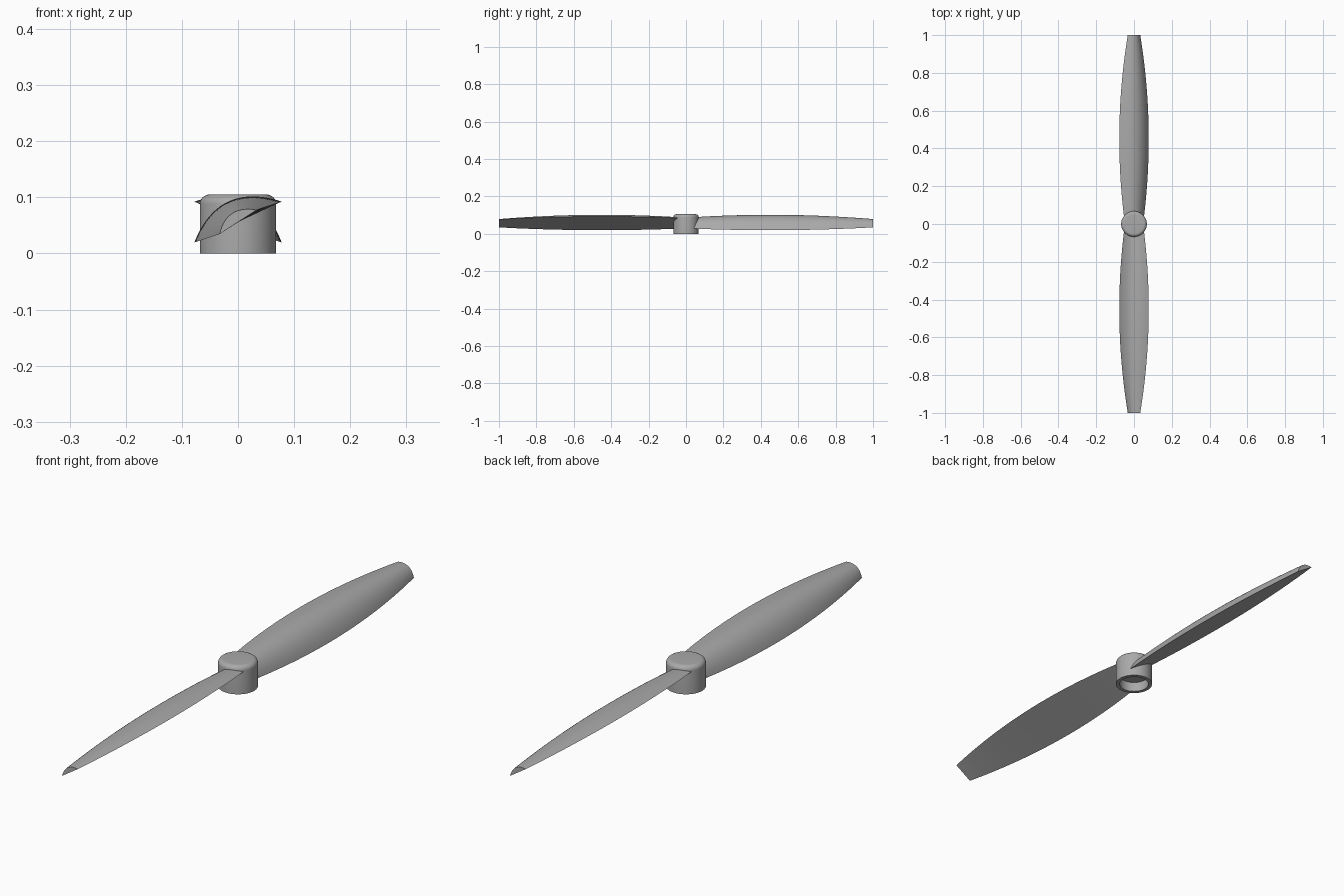
import bpy, bmesh, math
from mathutils import Matrix

cube = bpy.data.objects.get("Cube")
if cube:
    bpy.data.objects.remove(cube, do_unlink=True)

grey = bpy.data.materials.new("plain_grey")
grey.use_nodes = True
colour = (0.4, 0.4, 0.4, 1)
grey.diffuse_color = colour
grey.node_tree.nodes["Principled BSDF"].inputs["Base Color"].default_value = colour


def finish(name, bm):
    """Turn a bmesh into a smooth object with sharp creases kept."""
    bmesh.ops.recalc_face_normals(bm, faces=bm.faces[:])
    mesh = bpy.data.meshes.new(name)
    bm.to_mesh(mesh)
    bm.free()
    mesh.materials.append(grey)
    obj = bpy.data.objects.new(name, mesh)
    bpy.context.collection.objects.link(obj)
    bpy.ops.object.select_all(action='DESELECT')
    obj.select_set(True)
    bpy.context.view_layer.objects.active = obj
    bpy.ops.object.shade_smooth_by_angle(angle=math.radians(35))
    return obj


# Hub: lathed cap with rounded shoulder and a hollow underside
RADIUS, TOP, ROUND = 0.068, 0.105, 0.017
profile = [(0, 0.038), (0.054, 0.038), (0.054, 0), (RADIUS, 0)]
for i in range(9):
    a = math.pi / 2 * i / 8
    profile.append((RADIUS - ROUND + ROUND * math.cos(a), TOP - ROUND + ROUND * math.sin(a)))
profile.append((0, TOP))

bm = bmesh.new()
verts = [bm.verts.new((r, 0, z)) for r, z in profile]
edges = [bm.edges.new(pair) for pair in zip(verts, verts[1:])]
bmesh.ops.spin(bm, geom=verts + edges, axis=(0, 0, 1), cent=(0, 0, 0),
               angle=math.tau, steps=64, use_duplicate=False)
bmesh.ops.remove_doubles(bm, verts=bm.verts[:], dist=1e-5)
finish("hub", bm)


# Blade: flat underside and arched top, chord bowed along the span
def section(y, points=20):
    t = (y - 0.45) / 0.55
    half_x = 0.078 - 0.045 * t * t
    half_z = 0.0365 - 0.015 * t * t
    half = math.hypot(half_x, half_z)
    ux, uz = half_x / half, half_z / half
    camber = 0.47 * half
    ring = []
    for i in range(points + 1):
        s = -1 + 2 * i / points
        h = camber * (1 - s * s)
        ring.append((s * half_x - h * uz, -y, 0.056 + s * half_z + h * ux))
    return ring


def blade(name, turn):
    bm = bmesh.new()
    steps, root = 40, 0.04
    rings = [[bm.verts.new(p) for p in section(root + (1 - root) * k / steps)]
             for k in range(steps + 1)]
    for a, b in zip(rings, rings[1:]):
        for i in range(len(a)):
            j = (i + 1) % len(a)
            bm.faces.new((a[i], a[j], b[j], b[i]))
    bm.faces.new(rings[0])
    bm.faces.new(rings[-1])
    bmesh.ops.rotate(bm, verts=bm.verts[:], cent=(0, 0, 0),
                     matrix=Matrix.Rotation(turn, 3, 'Z'))
    finish(name, bm)


blade("front_blade", 0)
blade("back_blade", math.pi)
